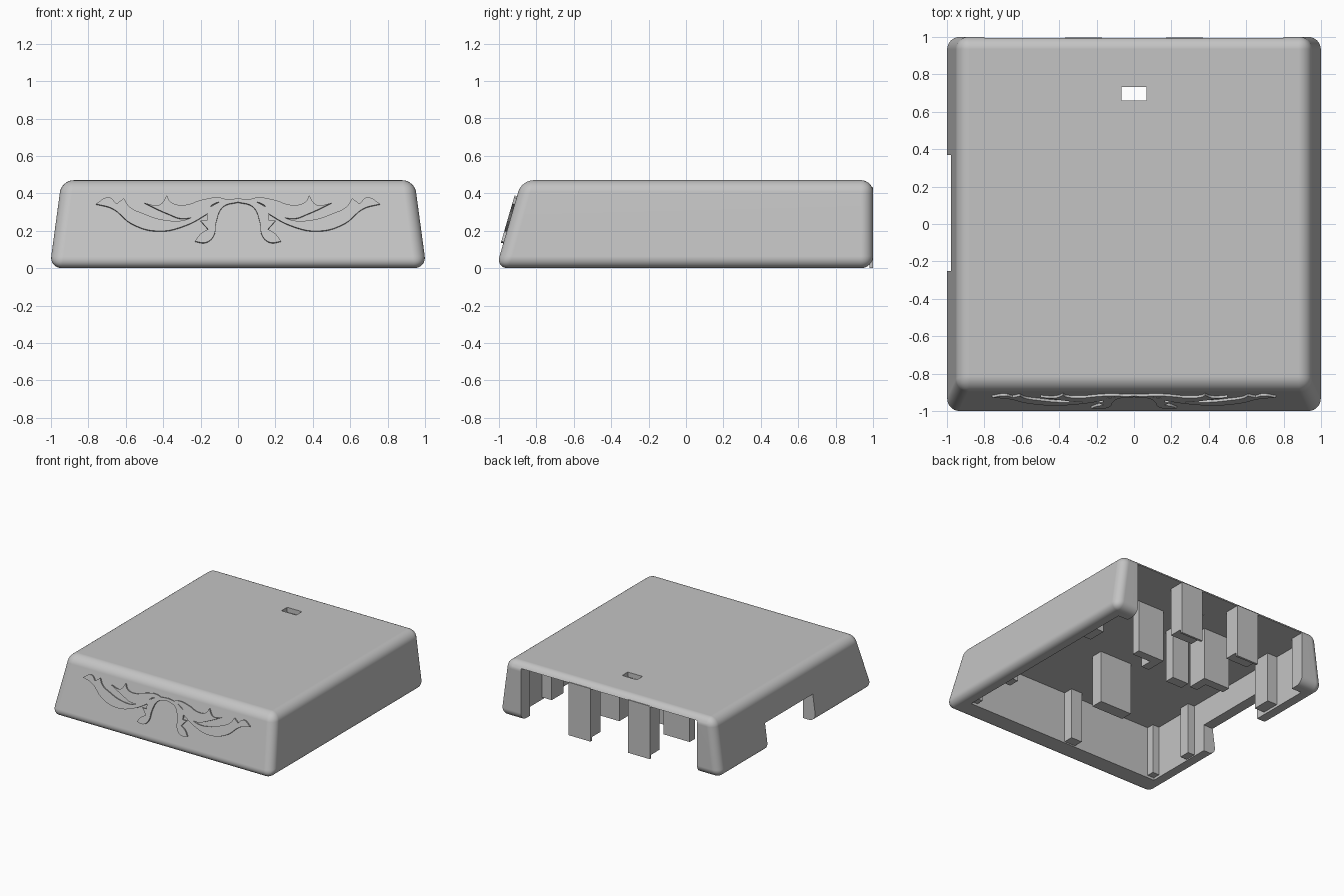
import bpy
import bmesh
import math
from mathutils import Vector

cube = bpy.data.objects.get("Cube")
if cube:
    bpy.data.objects.remove(cube)

HEIGHT, LID, BACK = 0.47, 0.43, 0.88

grey = bpy.data.materials.new("grey plastic")
grey.use_nodes = True
colour = (0.55, 0.55, 0.55, 1)
grey.diffuse_color = colour
grey.node_tree.nodes["Principled BSDF"].inputs["Base Color"].default_value = colour


def add(name, mesh):
    obj = bpy.data.objects.new(name, mesh)
    bpy.context.collection.objects.link(obj)
    mesh.materials.clear()
    mesh.materials.append(grey)
    return obj


def box(name, xs, ys, zs):
    ranges = [sorted(r) for r in (xs, ys, zs)]
    bm = bmesh.new()
    bmesh.ops.create_cube(bm, size=1)
    for v in bm.verts:
        v.co = [r[0] if c < 0 else r[1] for c, r in zip(v.co, ranges)]
    mesh = bpy.data.meshes.new(name)
    bm.to_mesh(mesh)
    bm.free()
    return add(name, mesh)


def baked(obj):
    bpy.context.view_layer.update()
    deps = bpy.context.evaluated_depsgraph_get()
    return bpy.data.meshes.new_from_object(obj.evaluated_get(deps))


def front_y(z):
    return -1.015 + 0.29 * z


# Tapered outer body with rounded edges
shell = box("shell", (-1.007, 1.007), (-1, 1), (0, HEIGHT))
for v in shell.data.vertices:
    if v.co.z > 0.1:
        v.co.x *= 0.937
    if v.co.y < 0:
        v.co.y = front_y(v.co.z)
bevel = shell.modifiers.new("rounding", "BEVEL")
bevel.width = 0.065
bevel.segments = 8

# Hollow inside, open back, side notch and lid slot
cutters = [
    ("cavity", (-0.89, 0.89), (-0.83, BACK), (-0.2, LID)),
    ("back_opening", (-0.8, 0.8), (0.8, 1.2), (-0.2, LID)),
    ("side_notch", (-1.2, -0.8), (-0.25, 0.37), (-0.2, 0.22)),
    ("lid_slot", (-0.067, 0.067), (0.66, 0.733), (0.3, 0.6)),
]
helpers = []
for name, xs, ys, zs in cutters:
    cutter = box(name + "_cutter", xs, ys, zs)
    cutter.hide_render = True
    cut = shell.modifiers.new(name, "BOOLEAN")
    cut.operation = "DIFFERENCE"
    cut.solver = "EXACT"
    cut.object = cutter
    helpers.append(cutter)
final = baked(shell)
shell.modifiers.clear()
shell.data = final
final.materials.clear()
final.materials.append(grey)
final.shade_smooth()
final.set_sharp_from_angle(angle=math.radians(30))
weighted = shell.modifiers.new("flat_panels", "WEIGHTED_NORMAL")
weighted.keep_sharp = True
for h in helpers:
    bpy.data.objects.remove(h)

# Posts, blocks and bosses that come in left and right pairs
TOP = LID + 0.005
for side, s in (("left", 1), ("right", -1)):
    def pair(name, xs, ys, low):
        box(side + "_" + name, [s * x for x in xs], ys, (low, TOP))

    pair("back_post", (0.17, 0.37), (0.87, 0.98), 0.03)
    pair("back_post_plate", (0.17, 0.37), (0.98, 0.998), 0)
    pair("inner_block", (0.2, 0.44), (0.51, 0.58), 0)
    pair("inner_block_leg", (0.2, 0.27), (0.41, 0.51), 0)
    pair("rear_wall_boss", (0.8, 0.9), (0.45, 0.6), 0.02)
    pair("front_wall_boss", (0.83, 0.9), (-0.45, -0.36), 0.01)
    pair("front_corner_boss", (0.83, 0.9), (-0.84, -0.77), 0.02)

# Single supports along the middle
box("rear_centre_block", (-0.16, -0.01), (0.36, 0.44), (0, TOP))
box("front_centre_block", (-0.12, 0.17), (-0.28, -0.18), (0, TOP))
box("front_wall_rib", (-0.12, -0.02), (-0.84, -0.75), (0.01, TOP))

# Raised leaf scrolls on the sloping front
leaves = {
    "outer_leaf": [(.06, .355), (.16, .29), (.28, .225), (.43, .195), (.57, .235),
                   (.67, .315), (.76, .34), (.69, .375), (.65, .34), (.61, .37),
                   (.58, .325), (.51, .29), (.4, .255), (.28, .255), (.16, .32)],
    "inner_leaf": [(.04, .355), (.12, .345), (.2, .285), (.3, .262), (.37, .285),
                   (.5, .345), (.42, .335), (.38, .385), (.36, .35), (.28, .335),
                   (.2, .36), (.1, .374)],
    "lower_leaf": [(0, .35), (.08, .325), (.115, .25), (.13, .17), (.17, .135),
                   (.23, .14), (.2, .18), (.16, .205), (.2, .25), (.165, .25),
                   (.16, .3), (.1, .35), (0, .37)],
}


def leaf(name, points):
    curve = bpy.data.curves.new(name, "CURVE")
    curve.dimensions = "2D"
    curve.fill_mode = "BOTH"
    curve.extrude = 0.013
    curve.resolution_u = 5
    spline = curve.splines.new("BEZIER")
    spline.bezier_points.add(len(points) - 1)
    spline.use_cyclic_u = True
    pts = [Vector(p) for p in points]
    for i, bp in enumerate(spline.bezier_points):
        a = pts[i] - pts[i - 1]
        b = pts[(i + 1) % len(pts)] - pts[i]
        kind = "VECTOR" if a.angle(b) > 1.2 else "AUTO"
        bp.co = (*points[i], 0)
        bp.handle_left_type = bp.handle_right_type = kind
    temp = bpy.data.objects.new(name + "_outline", curve)
    bpy.context.collection.objects.link(temp)
    mesh = baked(temp)
    bpy.data.objects.remove(temp)
    # Lay the flat leaf against the slope, raised along its normal
    for v in mesh.vertices:
        u, w, depth = v.co
        v.co = (u, front_y(w) - 0.96 * depth, w + 0.28 * depth)
    bm = bmesh.new()
    bm.from_mesh(mesh)
    bmesh.ops.remove_doubles(bm, verts=bm.verts, dist=0.00001)
    bmesh.ops.recalc_face_normals(bm, faces=bm.faces)
    bm.to_mesh(mesh)
    bm.free()
    mesh.shade_flat()
    add(name, mesh)


for name, points in leaves.items():
    leaf("left_" + name, points)
    leaf("right_" + name, [(-x, z) for x, z in points])
